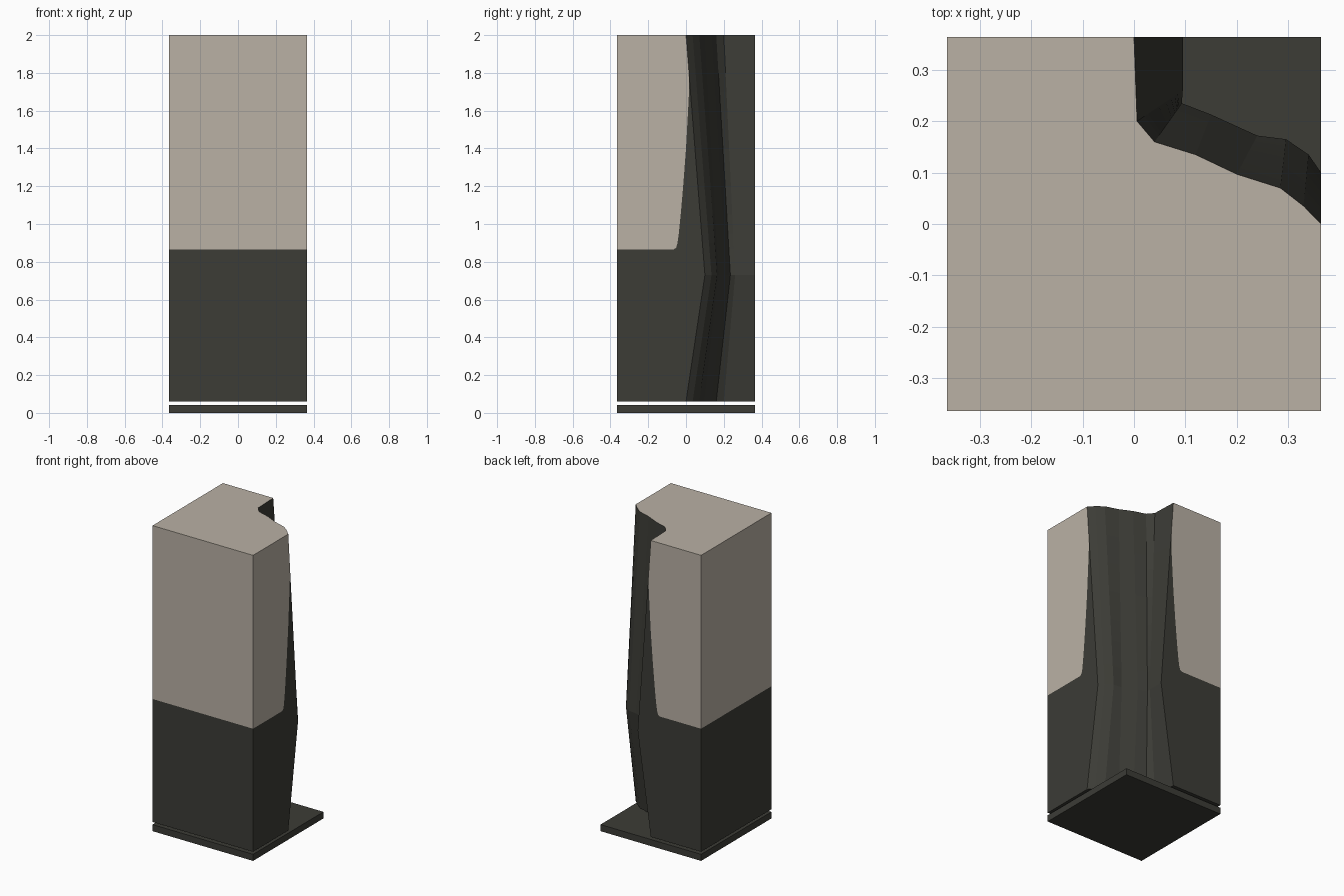
import bpy, bmesh

if "Cube" in bpy.data.objects:
    bpy.data.objects.remove(bpy.data.objects["Cube"])

H = 0.364          # half width
LOW, WAIST, TOP = 0.06, 0.73, 2.0
PAINT = 0.865      # height where the light colour starts


def material(name, rgb):
    m = bpy.data.materials.new(name)
    m.diffuse_color = (*rgb, 1)
    m.use_nodes = True
    m.node_tree.nodes["Principled BSDF"].inputs["Base Color"].default_value = m.diffuse_color
    return m


dark = material("dark_charcoal", (0.045, 0.045, 0.037))
light = material("warm_beige", (0.491, 0.440, 0.376))

# Carved corner outline at the ends and at the waist, from right side to back
END = [(H, 0.0), (0.33, 0.035), (0.285, 0.07), (0.2, 0.097),
       (0.12, 0.135), (0.04, 0.16), (0.006, 0.2), (0.0, H)]
MID = [(H, 0.1), (0.34, 0.135), (0.296, 0.165), (0.24, 0.172),
       (0.15, 0.213), (0.093, 0.235), (0.095, 0.26), (0.095, H)]
# Height and position of the painted border on the two cut sides
BORDER = [(LOW, -0.065), (WAIST, -0.065), (PAINT, -0.065), (0.875, -0.052),
          (0.90, -0.045), (0.95, -0.038), (1.05, -0.028), (1.2, -0.015),
          (1.4, 0.0), (1.6, 0.011), (1.7, 0.016), (1.8, None), (TOP, None)]


def outline(z, border):
    t = (WAIST - z) / (WAIST - LOW) if z < WAIST else (z - WAIST) / (TOP - WAIST)
    cut = [(m[0] + (e[0] - m[0]) * t, m[1] + (e[1] - m[1]) * t)
           for e, m in zip(END, MID)]
    right = cut[0][1] if border is None else border
    back = cut[-1][0] if border is None else border
    return [(-H, -H), (H, -H), (H, right), *cut, (back, H), (-H, H)]


def finish(bm, name, mats):
    bmesh.ops.remove_doubles(bm, verts=bm.verts, dist=1e-5)
    bmesh.ops.recalc_face_normals(bm, faces=bm.faces)
    me = bpy.data.meshes.new(name)
    bm.to_mesh(me)
    bm.free()
    for m in mats:
        me.materials.append(m)
    ob = bpy.data.objects.new(name, me)
    bpy.context.collection.objects.link(ob)
    return ob


# Column with the carved back corner, lofted through the outlines
bm = bmesh.new()
rings = [[bm.verts.new((x, y, z)) for x, y in outline(z, b)] for z, b in BORDER]
n = len(rings[0])
plain = {0, 1, n - 2, n - 1}      # outer side strips that take the light colour
for (z, _), a, b in zip(BORDER, rings, rings[1:]):
    for i in range(n):
        j = (i + 1) % n
        f = bm.faces.new((a[i], a[j], b[j], b[i]))
        f.material_index = int(z >= PAINT and i in plain)
# End caps skip the border points
caps = [[r[i] for i in range(n) if i not in (2, n - 2)] for r in (rings[0], rings[-1])]
lower = [v for v in rings[0]]
bm.faces.new(lower[::-1])
bm.faces.new(caps[1]).material_index = 1
finish(bm, "column", [dark, light])

# Thin base plate
bm = bmesh.new()
bmesh.ops.create_cube(bm, size=1)
for v in bm.verts:
    v.co = (v.co.x * 2 * H, v.co.y * 2 * H, (v.co.z + 0.5) * 0.043)
finish(bm, "base_plate", [dark])
